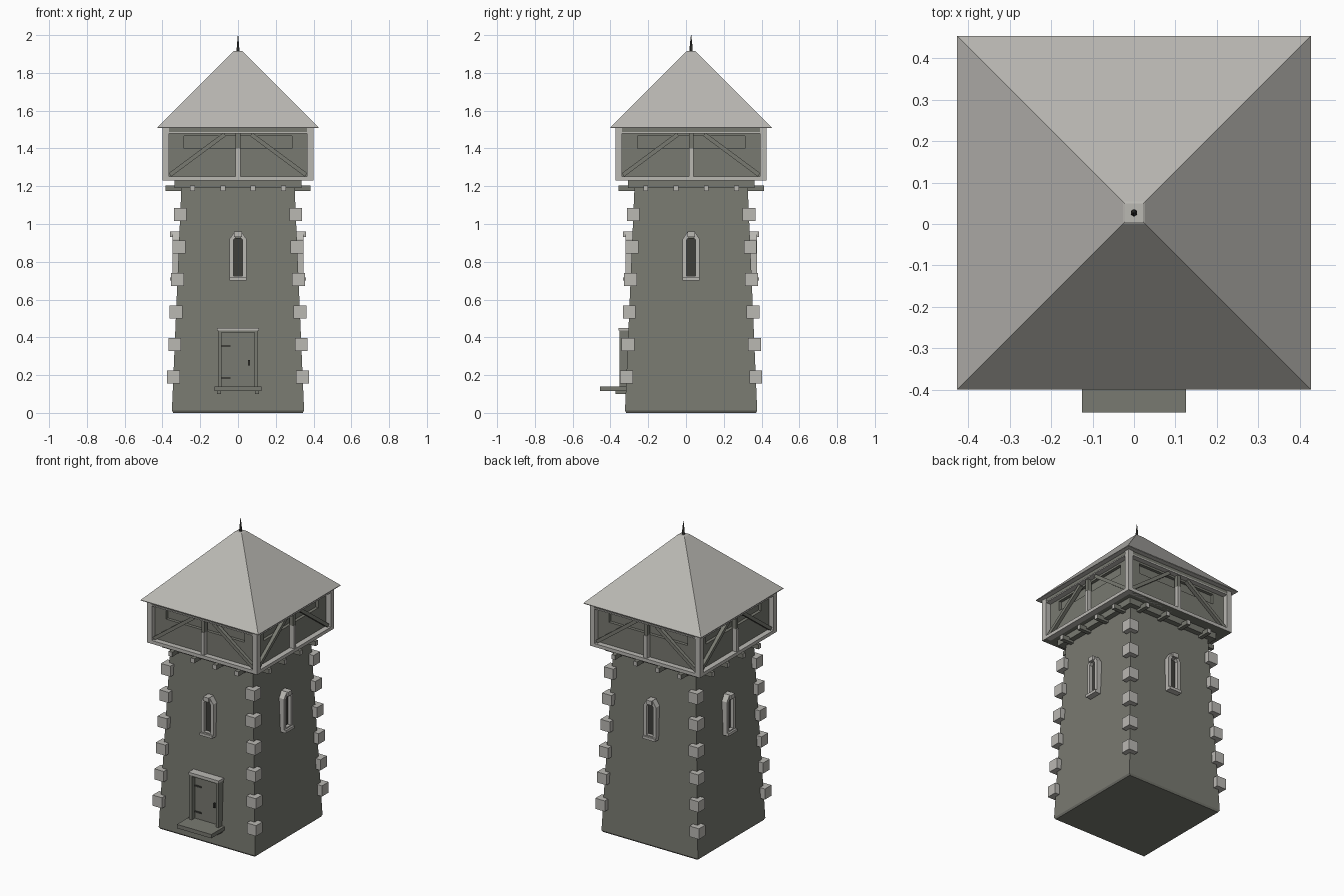
import bpy, bmesh, math
from mathutils import Matrix, Vector

if "Cube" in bpy.data.objects:
    bpy.data.objects.remove(bpy.data.objects["Cube"], do_unlink=True)

AXIS = Vector((0, 0.027, 0))  # tower axis; the step makes the front deeper


def material(name, rgb):
    m = bpy.data.materials.new(name)
    m.use_nodes = True
    m.diffuse_color = (*rgb, 1)
    bsdf = m.node_tree.nodes["Principled BSDF"]
    bsdf.inputs["Base Color"].default_value = (*rgb, 1)
    bsdf.inputs["Roughness"].default_value = 0.9
    return m


DARK = material("dark stone", (0.19, 0.193, 0.165))
LIGHT = material("pale stone", (0.49, 0.48, 0.45))
BLACK = material("dark opening", (0.05, 0.05, 0.044))
SIDES = ("front", "left", "back", "right")


def finish(name, bm, mat, side=0):
    """Turn a bmesh into an object, rotated to one of the four tower sides."""
    bmesh.ops.recalc_face_normals(bm, faces=bm.faces)
    bm.transform(Matrix.Translation(AXIS) @ Matrix.Rotation(side * math.pi / 2, 4, 'Z'))
    me = bpy.data.meshes.new(name)
    bm.to_mesh(me)
    bm.free()
    me.materials.append(mat)
    ob = bpy.data.objects.new(name, me)
    bpy.context.collection.objects.link(ob)
    return ob


def box(name, x, y, z, mat, side=0, matrix=None):
    """Box from (min, max) ranges in the frame of one side."""
    bm = bmesh.new()
    bmesh.ops.create_cube(bm, size=1)
    for v in bm.verts:
        v.co = Vector(r[0] + (r[1] - r[0]) * (c + 0.5) for r, c in zip((x, y, z), v.co))
    if matrix:
        bm.transform(matrix)
    return finish(name, bm, mat, side)


def frustum(name, rings, mat):
    """Square tower of (half width, height) rings."""
    bm = bmesh.new()
    loops = [[bm.verts.new((sx * h, sy * h, z)) for sx, sy in
              ((-1, -1), (1, -1), (1, 1), (-1, 1))] for h, z in rings]
    for a, b in zip(loops, loops[1:]):
        for i in range(4):
            j = (i + 1) % 4
            bm.faces.new((a[i], a[j], b[j], b[i]))
    bm.faces.new(loops[0])
    bm.faces.new(loops[-1])
    return finish(name, bm, mat)


def wall_half(z):
    return 0.35 - 0.05 * z / 1.19


# Main masses
frustum("tower_body", [(0.343, 0), (0.35, 0.012), (0.30, 1.19)], DARK)
frustum("corbel_slab", [(0.335, 1.19), (0.335, 1.235)], DARK)
frustum("gallery_floor", [(0.398, 1.23), (0.398, 1.25)], DARK)
frustum("gallery_core", [(0.345, 1.24), (0.345, 1.51)], DARK)
frustum("roof", [(0.427, 1.508), (0.427, 1.512), (0.027, 1.912), (0.022, 1.915)], LIGHT)

# Finial spike
bm = bmesh.new()
for r1, r2, z0, z1 in ((0.009, 0.007, 1.91, 1.945), (0.007, 0.001, 1.945, 2.0)):
    bmesh.ops.create_cone(bm, cap_ends=True, segments=6, radius1=r1, radius2=r2, depth=z1 - z0,
                          matrix=Matrix.Translation((0, 0, (z0 + z1) / 2)))
finish("finial", bm, BLACK)


def window(side):
    """Pointed slit window: surround with a hole, sill and dark back."""
    outer = [(-0.045, 0.71), (0.045, 0.71), (0.045, 0.92), (0.02, 0.957),
             (-0.02, 0.957), (-0.045, 0.92)]
    inner = [(-0.024, 0.725), (0.024, 0.725), (0.024, 0.915), (0.012, 0.93),
             (-0.012, 0.93), (-0.024, 0.915)]
    bm = bmesh.new()
    front, back = -0.348, -0.305
    rows = [[bm.verts.new((x, y, z)) for x, z in pts] for pts, y in
            ((outer, back), (outer, front), (inner, front), (inner, back))]
    for a, b in zip(rows, rows[1:] + rows[:1]):
        for i in range(6):
            j = (i + 1) % 6
            bm.faces.new((a[i], a[j], b[j], b[i]))
    finish("window_surround_" + SIDES[side], bm, LIGHT, side)
    box("window_slit_" + SIDES[side], (-0.025, 0.025), (-0.326, -0.30), (0.72, 0.925), BLACK, side)
    box("window_sill_" + SIDES[side], (-0.045, 0.045), (-0.36, -0.31), (0.70, 0.718), LIGHT, side)
    box("window_head_" + SIDES[side], (-0.02, 0.02), (-0.36, -0.30), (0.932, 0.96), LIGHT, side)


for s, label in enumerate(SIDES):
    window(s)

    # Corner stones follow the slope of the walls
    for i in range(6):
        z = 0.19 + 0.172 * i
        w = wall_half(z)
        box(f"corner_stone_{label}_{i}", (w - 0.034, w + 0.034), (-w - 0.034, -w + 0.034),
            (z - 0.035, z + 0.035), LIGHT, s)

    # Floor joists with pale ends
    for i, x in enumerate((-0.24, -0.08, 0.08, 0.24)):
        joist = box(f"joist_{label}_{i}", (x - 0.013, x + 0.013), (-0.385, -0.28),
                    (1.175, 1.205), DARK, s)
        joist.data.materials.append(LIGHT)
        out = Matrix.Rotation(s * math.pi / 2, 3, 'Z') @ Vector((0, -1, 0))
        for f in joist.data.polygons:
            f.material_index = int(f.normal.dot(out) > 0.9)

    # Gallery wall around a long shallow opening
    y = (-0.365, -0.34)
    box("gallery_wall_low_" + label, (-0.365, 0.365), y, (1.24, 1.40), DARK, s)
    box("gallery_wall_high_" + label, (-0.365, 0.365), y, (1.465, 1.51), DARK, s)
    for m in (-1, 1):
        box(f"gallery_wall_end_{label}_{m}", sorted((m * 0.285, m * 0.365)), y, (1.40, 1.465), DARK, s)

    # Timber frame
    box("corner_post_" + label, (0.365, 0.40), (-0.40, -0.365), (1.23, 1.508), LIGHT, s)
    box("bottom_rail_" + label, (-0.365, 0.365), (-0.40, -0.362), (1.23, 1.252), LIGHT, s)
    box("top_rail_" + label, (-0.365, 0.365), (-0.395, -0.362), (1.485, 1.508), DARK, s)
    box("top_rail_trim_" + label, (-0.365, 0.365), (-0.40, -0.362), (1.478, 1.486), LIGHT, s)
    box("middle_post_" + label, (-0.012, 0.012), (-0.395, -0.362), (1.25, 1.40), LIGHT, s)
    box("middle_post_top_" + label, (-0.012, 0.012), (-0.39, -0.362), (1.40, 1.48), DARK, s)
    for m in (-1, 1):
        a, b = Vector((m * 0.36, 0, 1.26)), Vector((m * 0.07, 0, 1.475))
        d = b - a
        place = Matrix.Translation((a + b) / 2) @ Matrix.Rotation(-math.atan2(d.z, d.x), 4, 'Y')
        half = d.length / 2
        box(f"brace_{label}_{m}", (-half, half), (-0.387, -0.362), (-0.011, 0.011), DARK, s, place)

# Doorway with step
box("door", (-0.09, 0.09), (-0.348, -0.30), (0.135, 0.43), DARK)
for m in (-1, 1):
    box(f"door_jamb_{m}", sorted((m * 0.088, m * 0.107)), (-0.38, -0.30), (0.135, 0.435), DARK)
    box(f"step_bracket_{m}", sorted((m * 0.09, m * 0.112)), (-0.40, -0.32), (0.10, 0.12), DARK)
box("door_lintel", (-0.107, 0.107), (-0.38, -0.30), (0.425, 0.437), DARK)
box("door_lintel_cap", (-0.11, 0.11), (-0.385, -0.30), (0.435, 0.45), LIGHT)
box("door_step", (-0.125, 0.125), (-0.482, -0.32), (0.115, 0.14), DARK)
for i, z in enumerate((0.185, 0.355)):
    box(f"door_hinge_{i}", (-0.088, -0.04), (-0.354, -0.345), (z - 0.005, z + 0.005), BLACK)
box("door_handle", (0.054, 0.064), (-0.362, -0.345), (0.25, 0.28), BLACK)
